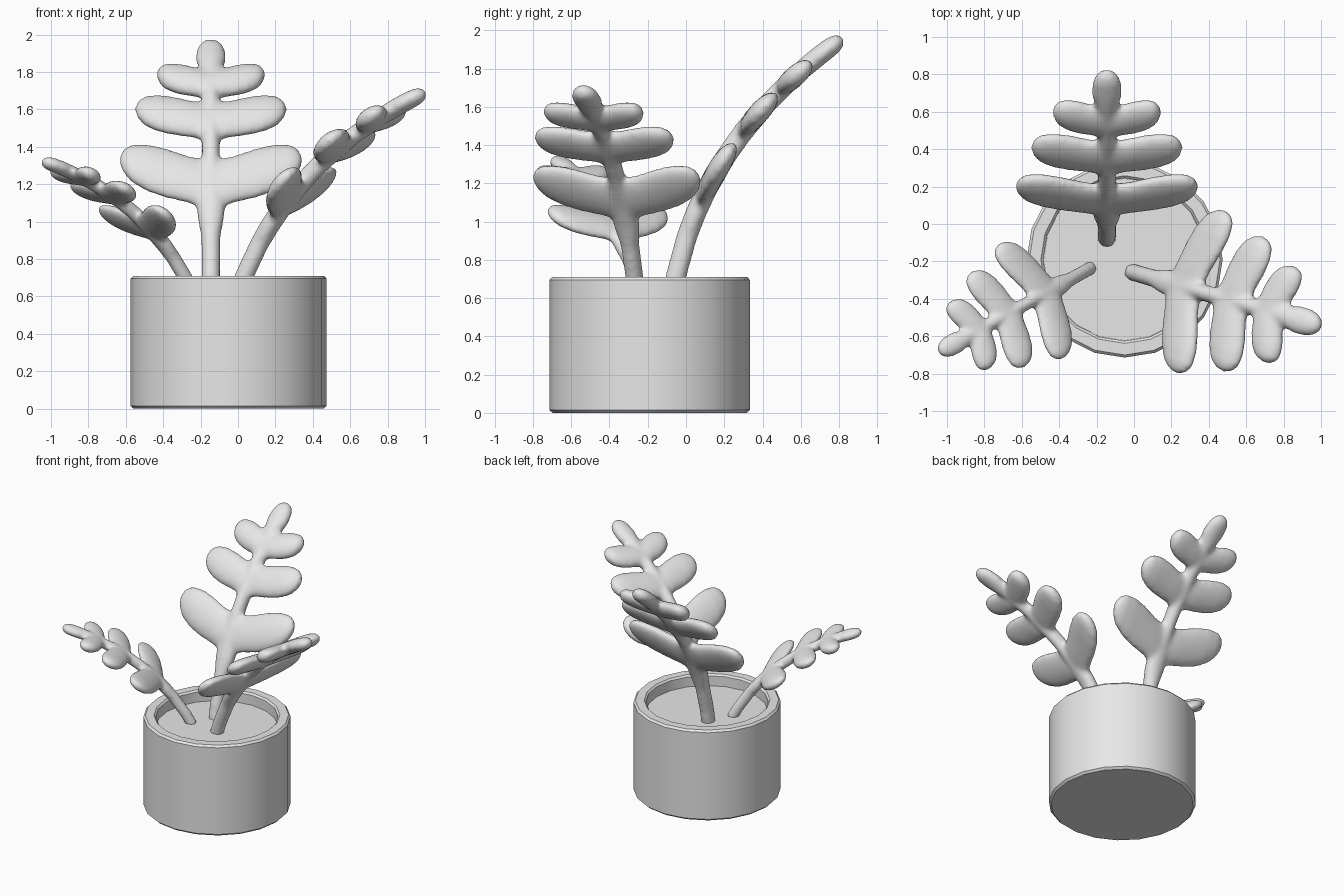
import bpy
import bmesh
from math import sin, cos, tau, radians, sqrt
from mathutils import Matrix, Vector

cube = bpy.data.objects.get("Cube")
if cube:
    bpy.data.objects.remove(cube)

grey = bpy.data.materials.new("plain_grey")
grey.use_nodes = True
colour = (0.8, 0.8, 0.8, 1)
grey.diffuse_color = colour
grey.node_tree.nodes["Principled BSDF"].inputs["Base Color"].default_value = colour


def add_object(name, bm):
    bmesh.ops.recalc_face_normals(bm, faces=bm.faces)
    mesh = bpy.data.meshes.new(name)
    bm.to_mesh(mesh)
    bm.free()
    mesh.materials.append(grey)
    obj = bpy.data.objects.new(name, mesh)
    bpy.context.collection.objects.link(obj)
    return obj


def lathe(name, profile, centre, sides=20):
    bm = bmesh.new()
    verts = [bm.verts.new((r, 0, z)) for r, z in profile]
    edges = [bm.edges.new(pair) for pair in zip(verts, verts[1:])]
    bmesh.ops.spin(bm, geom=verts + edges, cent=(0, 0, 0), axis=(0, 0, 1),
                   angle=tau, steps=sides)
    bmesh.ops.remove_doubles(bm, verts=bm.verts, dist=0.0005)
    obj = add_object(name, bm)
    obj.location = centre
    bpy.ops.object.select_all(action="DESELECT")
    obj.select_set(True)
    bpy.context.view_layer.objects.active = obj
    bpy.ops.object.shade_smooth_by_angle(angle=radians(30))
    return obj


def bent(w, z, n):
    """Place a flat leaf point on the arching spine, n along its normal."""
    t = (1.6 - sqrt(2.56 - 1.04 * z)) / 0.52
    y = 0.26 * t * (1 - t) + 0.89 * t * t
    dy, dz = 0.26 + 1.26 * t, 1.6 - 0.52 * t
    size = sqrt(dy * dy + dz * dz)
    return Vector((w, y + n * dz / size, z - n * dy / size))


def loft(bm, rings):
    """Skin closed rings of points and cap both ends."""
    loops = [[bm.verts.new(p) for p in ring] for ring in rings]
    for a, b in zip(loops, loops[1:]):
        for i in range(len(a)):
            j = (i + 1) % len(a)
            bm.faces.new((a[i], a[j], b[j], b[i]))
    bm.faces.new(loops[0][::-1])
    bm.faces.new(loops[-1])


angles = [tau * i / 20 for i in range(20)]

# Stem: height, half width, half thickness
STEM = [(-0.03, 0.05, 0.055), (0.1, 0.05, 0.055), (0.3, 0.052, 0.055),
        (0.42, 0.075, 0.055), (0.55, 0.08, 0.055), (0.72, 0.048, 0.055),
        (0.85, 0.05, 0.055), (1.0, 0.05, 0.052), (1.14, 0.05, 0.05),
        (1.2, 0.066, 0.052), (1.25, 0.082, 0.052), (1.3, 0.075, 0.05),
        (1.325, 0.055, 0.04), (1.34, 0.02, 0.016)]

# Leaflets: root height, tip height, half width, length
LEAFLETS = [(0.57, 0.71, 0.13, 0.49), (0.91, 0.98, 0.097, 0.405),
            (1.11, 1.165, 0.072, 0.29)]

# Leaflet outline: position, width factor, thickness factor
OUTLINE = [(0, 1.05, 0.9), (0.25, 0.95, 1), (0.5, 1, 1), (0.7, 0.95, 1),
           (0.87, 0.76, 0.88), (0.96, 0.45, 0.6), (1, 0.12, 0.15)]


def leaf(name, base, heading, tilt, scale):
    bm = bmesh.new()
    loft(bm, [[bent(w * cos(a), z, th * sin(a)) for a in angles]
              for z, w, th in STEM])
    for root, tip, half, length in LEAFLETS:
        for side in (-1, 1):
            loft(bm, [[bent(side * u * length,
                            root + (tip - root) * u + half * fw * cos(a),
                            0.055 * ft * sin(a)) for a in angles]
                      for u, fw, ft in OUTLINE])
    obj = add_object(name, bm)
    obj.matrix_world = (Matrix.Translation(base)
                        @ Matrix.Rotation(radians(heading - 90), 4, "Z")
                        @ Matrix.Rotation(radians(-tilt), 4, "X")
                        @ Matrix.Scale(scale, 4))
    # Fuse the stem and leaflets into one soft surface
    fuse = obj.modifiers.new("fuse", "REMESH")
    fuse.mode = "VOXEL"
    fuse.voxel_size = 0.015
    fuse.use_smooth_shade = True
    soften = obj.modifiers.new("soften", "SMOOTH")
    soften.factor = 0.5
    soften.iterations = 8
    return obj


# Pot with a bevelled rim, and the soil inside it
pot_centre = (-0.05, -0.19, 0)
lathe("pot", [(0, 0), (0.508, 0), (0.524, 0.015), (0.524, 0.695), (0.51, 0.71),
              (0.448, 0.71), (0.435, 0.697), (0.435, 0.55), (0, 0.55)], pot_centre)
lathe("soil", [(0, 0.56), (0.434, 0.56), (0.434, 0.62), (0, 0.62)], pot_centre)

# Three leaves of different size and lean
leaf("back_leaf", (-0.145, -0.07, 0.62), 90, 0, 1)
leaf("left_leaf", (0.0, -0.26, 0.62), -16, 10.6, 0.93)
leaf("right_leaf", (-0.24, -0.24, 0.62), 209, 19, 0.72)
